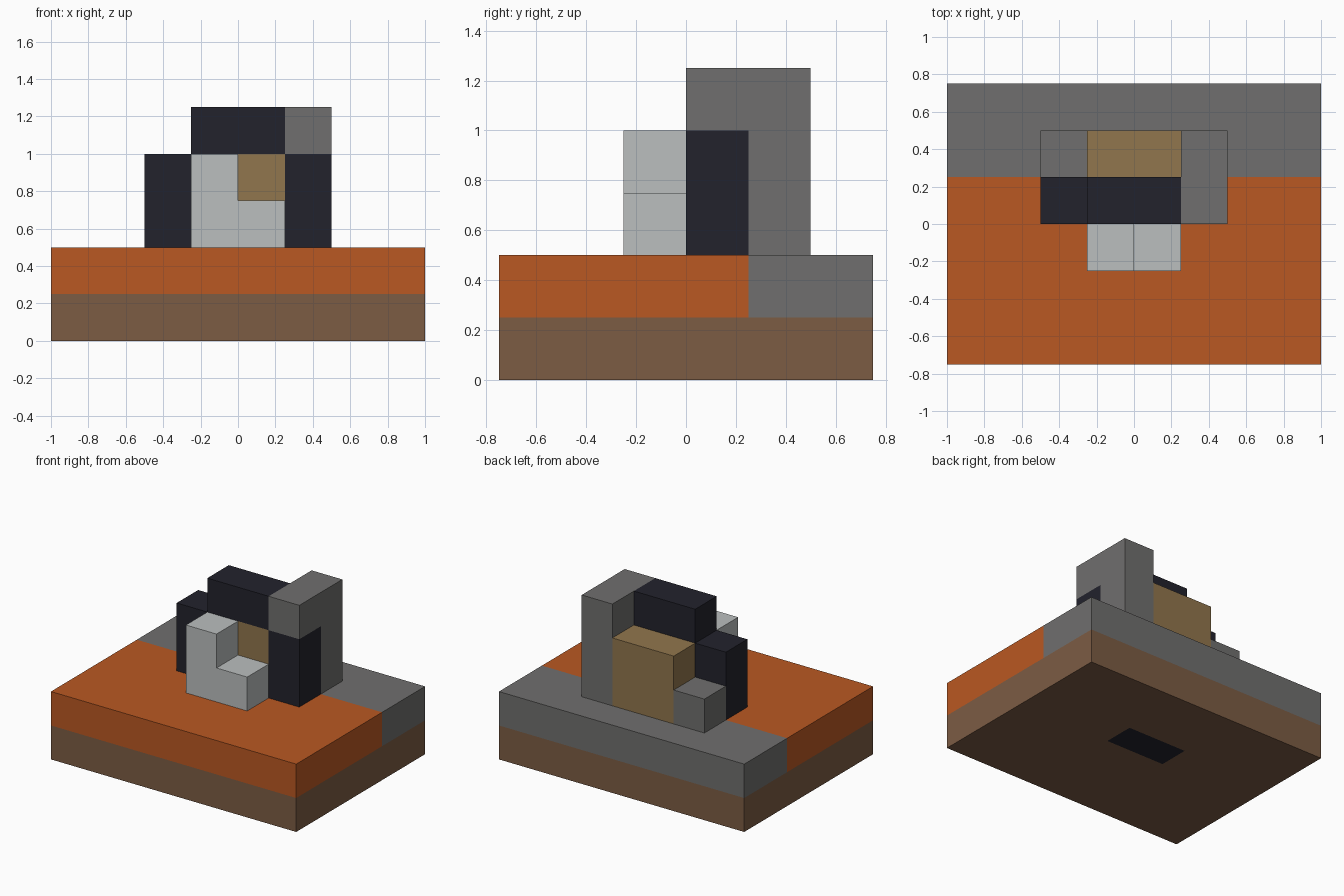
import bpy, bmesh
from mathutils import Vector

cube = bpy.data.objects.get("Cube")
if cube:
    bpy.data.objects.remove(cube, do_unlink=True)


def srgb(r, g, b):
    return [((c / 255 + 0.055) / 1.055) ** 2.4 for c in (r, g, b)] + [1.0]


def material(name, rgb):
    mat = bpy.data.materials.new(name)
    mat.use_nodes = True
    colour = srgb(*rgb)
    mat.diffuse_color = colour
    mat.node_tree.nodes["Principled BSDF"].inputs["Base Color"].default_value = colour
    return mat


BROWN = material("brown", (124, 92, 68))
ORANGE = material("orange", (186, 88, 34))
GREY = material("grey", (112, 111, 110))
NAVY = material("dark navy", (34, 34, 44))
WHITE = material("pale grey", (187, 191, 191))
TAN = material("tan", (145, 118, 77))

U = 0.25  # block unit


def block(name, mat, *boxes):
    """One object made of boxes, each given as low and high corners in block units."""
    bm = bmesh.new()
    for low, high in boxes:
        lo, hi = Vector(low) * U, Vector(high) * U
        verts = bmesh.ops.create_cube(bm, size=1)["verts"]
        for v in verts:
            v.co = (lo + hi) / 2 + v.co * (hi - lo)
    mesh = bpy.data.meshes.new(name)
    bm.to_mesh(mesh)
    bm.free()
    mesh.materials.append(mat)
    obj = bpy.data.objects.new(name, mesh)
    bpy.context.collection.objects.link(obj)
    return obj


# Ground slab, with a dark patch cut into its underside
slab = block("ground_slab", BROWN, ((-4, -3, 0), (4, 3, 1)))
slab.data.materials.append(NAVY)
bm = bmesh.new()
bm.from_mesh(slab.data)
for axis, at in ((0, -0.24), (0, 0.24), (1, 0.01), (1, 0.24)):
    normal = Vector((axis == 0, axis == 1, 0))
    bmesh.ops.bisect_plane(bm, geom=bm.verts[:] + bm.edges[:] + bm.faces[:],
                           plane_co=normal * at, plane_no=normal)
for face in bm.faces:
    c = face.calc_center_median()
    if c.z < 0.01 and abs(c.x) < 0.2 and 0.02 < c.y < 0.23:
        face.material_index = 1
bm.to_mesh(slab.data)
bm.free()

# Upper ground layer
block("front_ground", ORANGE, ((-4, -3, 1), (4, 1, 2)))
block("back_ground", GREY, ((-4, 1, 1), (4, 3, 2)))

# Dark arch
block("arch_right_post", NAVY, ((-2, 0, 2), (-1, 1, 4)))
block("arch_left_post", NAVY, ((1, 0, 2), (2, 1, 4)))
block("arch_lintel", NAVY, ((-1, 0, 4), (1, 1, 5)))

# Core filling the arch and showing at the back
block("core", TAN, ((-1, 0, 2), (1, 2, 4)))

# Pale step in front of the arch
block("front_step", WHITE, ((-1, -1, 2), (1, 0, 3)), ((-1, -1, 3), (0, 0, 4)))

# Grey stonework
block("tall_pillar", GREY, ((1, 1, 2), (2, 2, 5)), ((1, 0, 4), (2, 1, 5)))
block("low_back_block", GREY, ((-2, 1, 2), (-1, 2, 3)))
